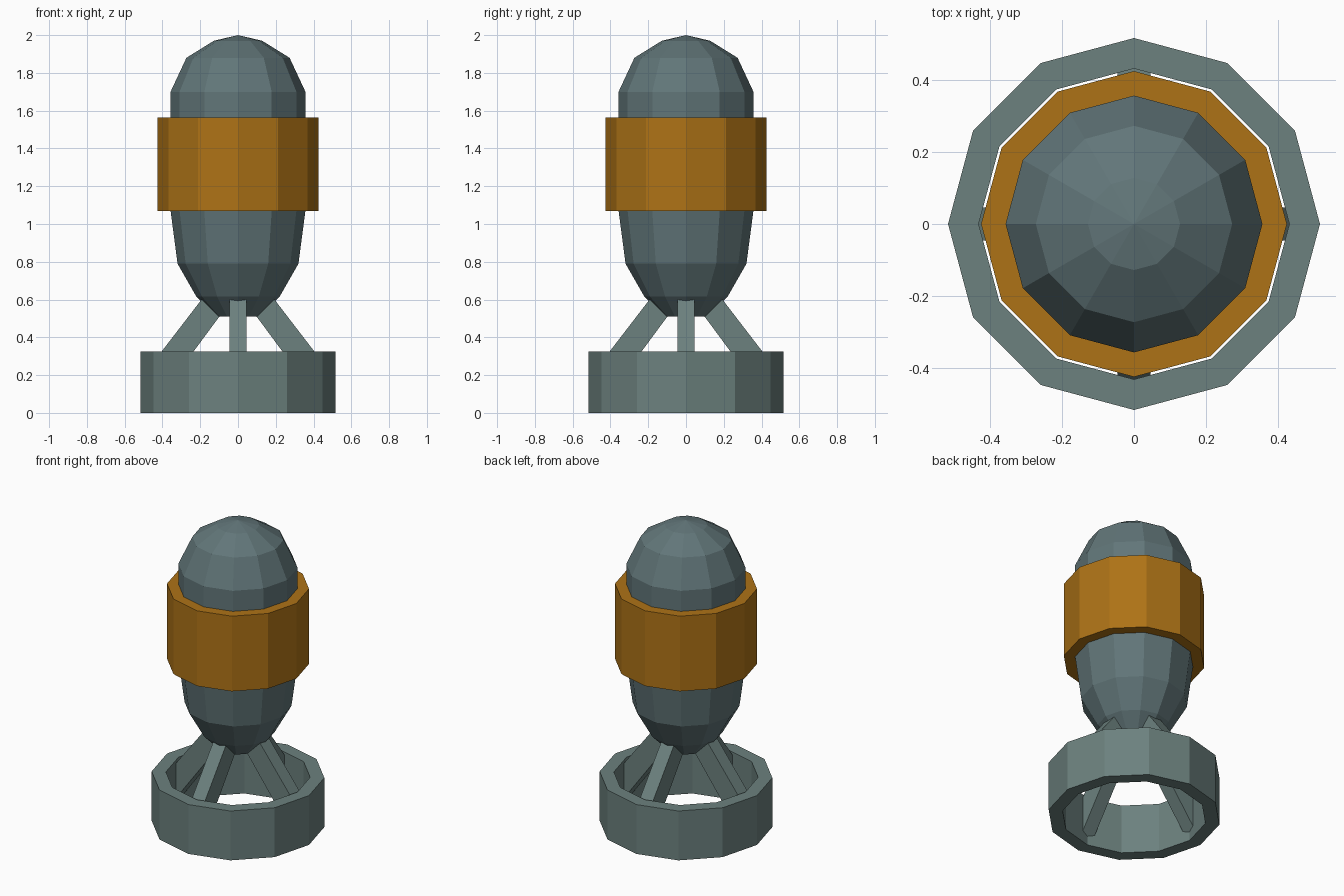
import bpy, bmesh
from math import sin, cos, pi
from mathutils import Matrix, Vector

if "Cube" in bpy.data.objects:
    bpy.data.objects.remove(bpy.data.objects["Cube"])

SIDES = 12


def material(name, rgb):
    m = bpy.data.materials.new(name)
    m.diffuse_color = (*rgb, 1)
    m.use_nodes = True
    m.node_tree.nodes["Principled BSDF"].inputs["Base Color"].default_value = m.diffuse_color
    return m


def finish(name, bm, mat):
    bmesh.ops.recalc_face_normals(bm, faces=bm.faces)
    me = bpy.data.meshes.new(name)
    bm.to_mesh(me)
    bm.free()
    me.materials.append(mat)
    ob = bpy.data.objects.new(name, me)
    bpy.context.collection.objects.link(ob)
    return ob


def lathe(name, profile, mat, closed=False):
    """Turn an (r, z) profile around z; closed joins last point to first."""
    bm = bmesh.new()
    rings = []
    for r, z in profile:
        if r == 0:
            rings.append([bm.verts.new((0, 0, z))] * SIDES)
        else:
            rings.append([bm.verts.new((r * cos(2 * pi * i / SIDES),
                                        r * sin(2 * pi * i / SIDES), z))
                          for i in range(SIDES)])
    pairs = list(zip(rings, rings[1:]))
    if closed:
        pairs.append((rings[-1], rings[0]))
    for a, b in pairs:
        for i in range(SIDES):
            j = (i + 1) % SIDES
            bm.faces.new(dict.fromkeys((a[i], a[j], b[j], b[i])))
    return finish(name, bm, mat)


def tube(name, r_in, r_out, z0, z1, mat):
    return lathe(name, [(r_in, z0), (r_out, z0), (r_out, z1), (r_in, z1)],
                 mat, closed=True)


steel = material("steel", (0.12, 0.18, 0.19))
base_steel = material("base_steel", (0.15, 0.22, 0.21))
orange = material("orange", (0.42, 0.17, 0.008))

# Capsule body with domed top and tapering nose
lathe("body", [(0, 0.51), (0.115, 0.51), (0.22, 0.615), (0.32, 0.79),
               (0.357, 1.07), (0.357, 1.70), (0.273, 1.88),
               (0.128, 1.97), (0, 2.0)], steel)

# Coloured band around the body
tube("band", 0.345, 0.425, 1.07, 1.565, orange)

# Hollow ring at the foot
tube("base_ring", 0.432, 0.517, 0.0, 0.325, base_steel)

# Four slanted struts joining nose and ring: (radius, z) cross-section
SECTION = [(0.435, 0.285), (0.435, 0.055), (0.08, 0.535), (0.17, 0.63)]
for k in range(4):
    bm = bmesh.new()
    lo, hi = [[bm.verts.new((r, y, z)) for r, z in SECTION]
              for y in (-0.046, 0.046)]
    bm.faces.new(lo)
    bm.faces.new(hi)
    for i in range(4):
        j = (i + 1) % 4
        bm.faces.new((lo[i], lo[j], hi[j], hi[i]))
    bm.transform(Matrix.Rotation(k * pi / 2, 4, 'Z'))
    finish(f"strut_{k + 1}", bm, base_steel)
